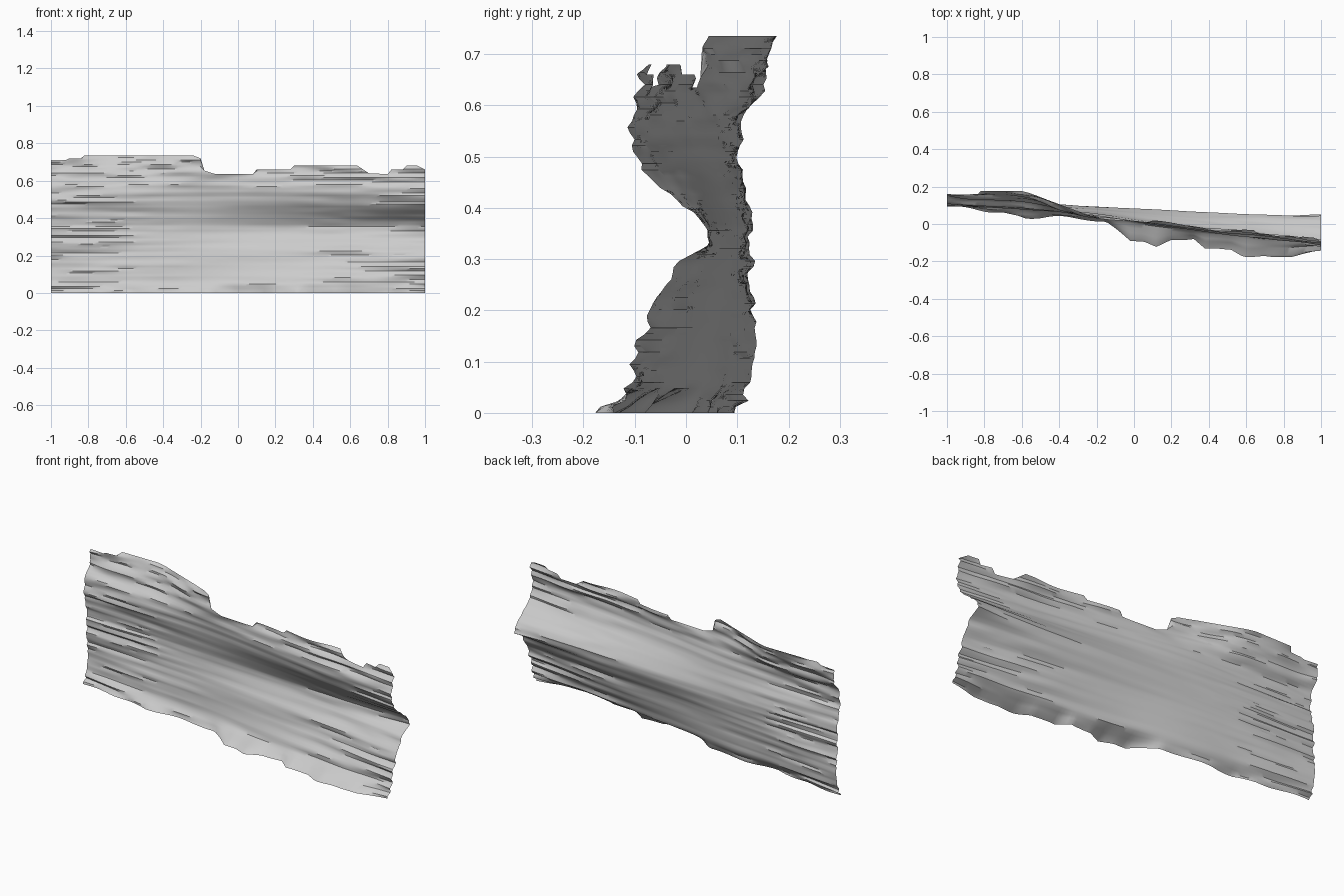
import bpy, bmesh
from mathutils import Vector, noise

if "Cube" in bpy.data.objects:
    bpy.data.objects.remove(bpy.data.objects["Cube"])

# Cross-sections of the cliff: depth y at heights ZS, for each station along x
ZS = [0, .06, .14, .22, .29, .34, .40, .48, .56, .63, .74]
XS = [-1, -.6, -.25, .1, .5, 1]
DEPTH = [
    [.105, .125, .13, .13, .125, .125, .125, .108, .11, .145, .155],
    [.06, .085, .095, .105, .11, .115, .11, .085, .08, .125, .168],
    [.03, .055, .065, .075, .09, .095, .085, .065, .05, .045, .045],
    [-.03, -.005, .02, .035, .065, .08, .06, .02, 0, .01, .02],
    [-.08, -.06, -.02, 0, .035, .06, .03, -.03, -.055, -.04, -.02],
    [-.12, -.11, -.09, -.06, -.01, .045, 0, -.085, -.11, -.085, -.06],
]
# Stepped top edge (x, z)
TOP = [(-1, .71), (-.92, .71), (-.91, .72), (-.84, .72), (-.83, .735), (-.24, .735),
       (-.20, .72), (-.199, .66), (-.12, .635), (.08, .635), (.081, .66), (.28, .66),
       (.281, .68), (.64, .68), (.70, .64), (.80, .635), (.801, .66), (.88, .66),
       (.881, .68), (.96, .68), (1, .66)]
# Forward overhang of the broken lower lip (x, depth)
LIP = [(-1, 0), (-.7, .01), (-.58, .03), (-.45, .01), (-.15, .01), (-.02, .085), (.05, .07),
       (.12, .09), (.2, .04), (.32, .02), (.38, .07), (.45, .06), (.52, .05), (.6, .085),
       (.7, .07), (.8, .065), (.9, .04), (1, .02)]


def smooth_interp(xs, ys, x):
    """Cubic interpolation through uneven stations."""
    n = len(xs)
    i = max(k for k in range(n - 1) if xs[k] <= x or k == 0)

    def slope(k):
        a, b = max(k - 1, 0), min(k + 1, n - 1)
        return (ys[b] - ys[a]) / (xs[b] - xs[a])
    h = xs[i + 1] - xs[i]
    t = (x - xs[i]) / h
    return ((2*t**3 - 3*t*t + 1) * ys[i] + (t**3 - 2*t*t + t) * h * slope(i)
            + (3*t*t - 2*t**3) * ys[i + 1] + (t**3 - t*t) * h * slope(i + 1))


def polyline(points, x):
    for (x0, v0), (x1, v1) in zip(points, points[1:]):
        if x <= x1:
            return v0 + (v1 - v0) * (x - x0) / (x1 - x0)
    return points[-1][1]


def rock_depth(x, z, row):
    base = smooth_interp(XS, [smooth_interp(ZS, d, z) for d in DEPTH], x)
    # Long horizontal strata, rougher toward the borders
    side = min(1, max(0, (abs(x) - .25) / .75))
    rim = min(1, max(0, 1 - z / .07) + max(0, (z - .54) / .15))
    layer = noise.noise(Vector((x * 1.2, row * .47, 3.1)))
    crack = noise.noise(Vector((x * 5, row * .53, 9.7)))
    y = base + layer * (.004 + .018 * side) + crack * (.001 + .006 * side + .018 * rim)
    # Broken lip along the foot
    y -= polyline(LIP, x) * max(0, 1 - z / .05)
    return min(.177, max(-.177, y))


# Cliff sheet: dense grid, clamped to the stepped top edge
NX, NZ = 100, 62
bm = bmesh.new()
grid = []
for j in range(NZ + 1):
    line = []
    for i in range(NX + 1):
        x = -1 + 2 * i / NX
        z = min(.735 * j / NZ, polyline(TOP, x))
        line.append(bm.verts.new((x, rock_depth(x, z, z / .735 * NZ), z)))
    grid.append(line)
for j in range(NZ):
    for i in range(NX):
        bm.faces.new((grid[j][i], grid[j][i+1], grid[j+1][i+1], grid[j+1][i]))
bmesh.ops.remove_doubles(bm, verts=bm.verts, dist=1e-5)
bmesh.ops.dissolve_degenerate(bm, edges=bm.edges, dist=1e-5)
mesh = bpy.data.meshes.new("rock_cliff_face")
bm.to_mesh(mesh)
bm.free()
cliff = bpy.data.objects.new("rock_cliff_face", mesh)
bpy.context.collection.objects.link(cliff)
bpy.context.view_layer.objects.active = cliff
cliff.select_set(True)
bpy.ops.object.shade_smooth_by_angle(angle=.6)
